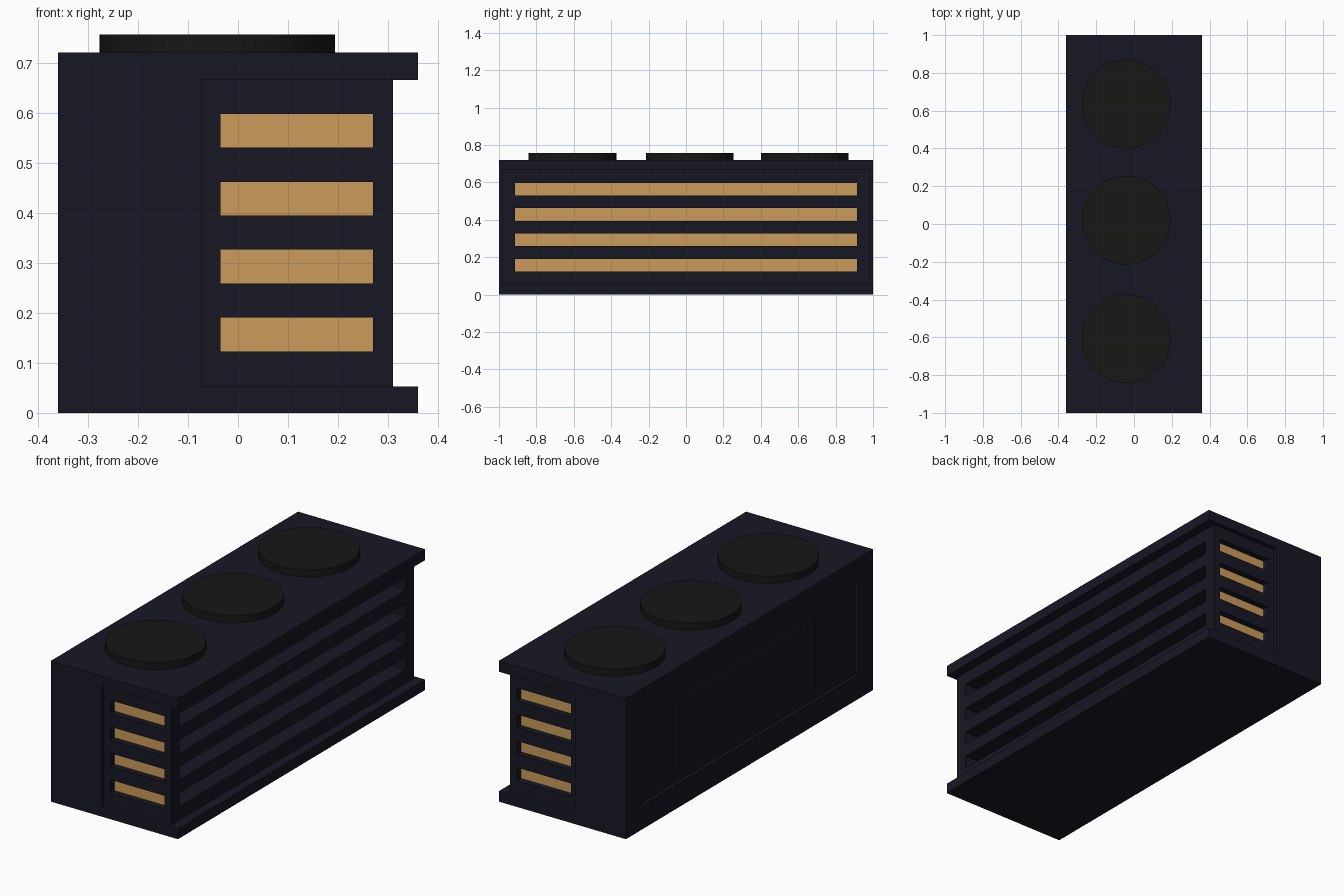
import bpy, bmesh
from mathutils import Matrix

if "Cube" in bpy.data.objects:
    bpy.data.objects.remove(bpy.data.objects["Cube"])


def material(name, rgb):
    m = bpy.data.materials.new(name)
    m.diffuse_color = (*rgb, 1)
    m.use_nodes = True
    m.node_tree.nodes["Principled BSDF"].inputs["Base Color"].default_value = m.diffuse_color
    return m


NAVY = material("navy_metal", (0.0085, 0.0088, 0.018))
BLACK = material("black_rubber", (0.0085, 0.0085, 0.008))
AMBER = material("amber_glow", (0.60, 0.33, 0.10))


def finish(name, bm, mat):
    bmesh.ops.recalc_face_normals(bm, faces=bm.faces)
    me = bpy.data.meshes.new(name)
    bm.to_mesh(me)
    bm.free()
    ob = bpy.data.objects.new(name, me)
    bpy.context.collection.objects.link(ob)
    me.materials.append(mat)
    return ob


def boxes(name, spans, mat):
    """One object made of boxes, each given as (x0, x1, y0, y1, z0, z1)."""
    bm = bmesh.new()
    for x0, x1, y0, y1, z0, z1 in spans:
        mx = Matrix.Translation(((x0 + x1) / 2, (y0 + y1) / 2, (z0 + z1) / 2))
        mx = mx @ Matrix.Diagonal((x1 - x0, y1 - y0, z1 - z0, 1))
        bmesh.ops.create_cube(bm, size=1, matrix=mx)
    return finish(name, bm, mat)


def cut(ob, cutter):
    cutter.hide_render = True
    mod = ob.modifiers.new("cut", 'BOOLEAN')
    mod.operation = 'DIFFERENCE'
    mod.solver = 'EXACT'
    mod.object = cutter
    bpy.context.view_layer.objects.active = ob
    bpy.ops.object.modifier_apply(modifier=mod.name)
    bpy.data.objects.remove(cutter)


# C-shaped casing: left body with top and bottom overhangs
profile = [(-.36, 0), (.36, 0), (.36, .053), (-.073, .053),
           (-.073, .665), (.36, .665), (.36, .72), (-.36, .72)]
bm = bmesh.new()
face = bm.faces.new([bm.verts.new((x, -1, z)) for x, z in profile])
ext = bmesh.ops.extrude_face_region(bm, geom=[face])
bmesh.ops.translate(bm, vec=(0, 2, 0),
                    verts=[g for g in ext["geom"] if isinstance(g, bmesh.types.BMVert)])
casing = finish("casing", bm, NAVY)

# Recessed left side with a raised middle panel
cut(casing, boxes("recess_cutter", [(-.5, -.343, -.875, .875, .122, .6)], NAVY))
boxes("left_raised_panel", [(-.354, -.34, -.54, .54, .185, .54)], NAVY)

# Louvre block with slots on the front, back and right
FACE_Y, GLOW_Y, SLOT_Y, DEEP_X = .98, .945, .915, 0.0
slots = [(.123 + i * .1357, .1905 + i * .1357) for i in range(4)]
louvre = boxes("louvre_block", [(-.073, .31, -FACE_Y, FACE_Y, .053, .665)], NAVY)
cutters, glow = [], []
for z0, z1 in slots:
    cutters.append((DEEP_X, .4, -SLOT_Y, SLOT_Y, z0, z1))
    glow.append((DEEP_X - .002, DEEP_X + .003, -SLOT_Y, SLOT_Y, z0, z1))
    for s in (-1, 1):
        a, b = sorted((s * GLOW_Y, s * 1.1))
        cutters.append((-.035, .27, a, b, z0, z1))
        a, b = sorted((s * (GLOW_Y - .002), s * (GLOW_Y + .003)))
        glow.append((-.035, .27, a, b, z0, z1))
cut(louvre, boxes("slot_cutter", cutters, NAVY))

# Glowing strips at the back of the slots
boxes("glow_strips", glow, AMBER)

# Three round pads on top
for i, y in enumerate((-.607, .02, .635)):
    bm = bmesh.new()
    bmesh.ops.create_cone(bm, cap_ends=True, segments=64, radius1=.235, radius2=.235,
                          depth=.037, matrix=Matrix.Translation((-.0415, y, .7375)))
    pad = finish(f"top_pad_{i + 1}", bm, BLACK)
    bpy.ops.object.select_all(action='DESELECT')
    pad.select_set(True)
    bpy.context.view_layer.objects.active = pad
    bpy.ops.object.shade_smooth_by_angle()
